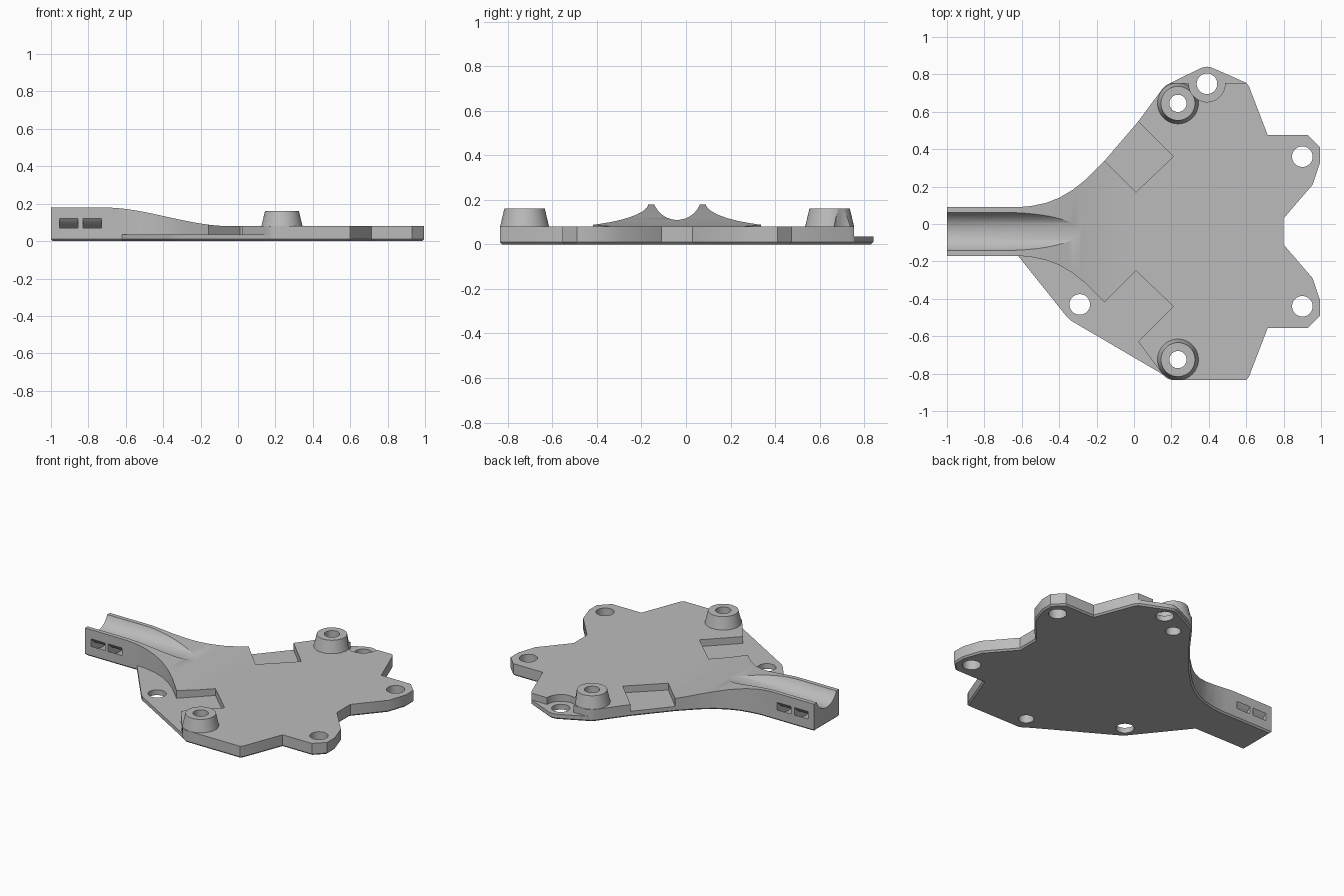
import bpy, bmesh
from math import sin, cos, pi, radians
from mathutils import Vector

old = bpy.data.objects.get("Cube")
if old:
    bpy.data.objects.remove(old, do_unlink=True)

grey = bpy.data.materials.new("plain grey")
grey.use_nodes = True
grey.diffuse_color = (0.5, 0.5, 0.5, 1)
grey.node_tree.nodes["Principled BSDF"].inputs["Base Color"].default_value = (0.5, 0.5, 0.5, 1)

MID = -0.04     # symmetry line of the plate in y
LOW = 0.035     # top of the thin flange
DECK = 0.08     # top of the plate
ARM = 0.18      # top of the arm


def place(axis, a, b, c):
    return Vector({"x": (c, a, b), "y": (a, c, b), "z": (a, b, c)}[axis])


def prism(name, pts, lo, hi, axis="z", chamfer=0):
    """Extrude a flat outline along an axis, with an optional bottom chamfer."""
    bm = bmesh.new()
    face = bm.faces.new([bm.verts.new(place(axis, a, b, lo)) for a, b in pts])
    rim = list(face.edges)
    new = bmesh.ops.extrude_face_region(bm, geom=[face], use_keep_orig=True)["geom"]
    bmesh.ops.translate(bm, vec=place(axis, 0, 0, hi - lo),
                        verts=[g for g in new if isinstance(g, bmesh.types.BMVert)])
    bmesh.ops.recalc_face_normals(bm, faces=bm.faces)
    if chamfer:
        bmesh.ops.bevel(bm, geom=rim, offset=chamfer, segments=1, affect="EDGES")
    return finish(name, bm)


def finish(name, bm):
    me = bpy.data.meshes.new(name)
    bm.to_mesh(me)
    bm.free()
    me.materials.append(grey)
    ob = bpy.data.objects.new(name, me)
    bpy.context.scene.collection.objects.link(ob)
    return ob


def cone(name, x, y, r1, r2, lo, hi):
    bm = bmesh.new()
    bmesh.ops.create_cone(bm, cap_ends=True, segments=48, radius1=r1, radius2=r2, depth=hi - lo)
    bmesh.ops.translate(bm, vec=(x, y, (lo + hi) / 2), verts=bm.verts)
    return finish(name, bm)


def arc(cy, cz, r, start, end, n=32):
    angles = [radians(start + (end - start) * i / n) for i in range(n + 1)]
    return [(cy + r * cos(a), cz + r * sin(a)) for a in angles]


def combine(target, tool, operation):
    """Apply a boolean and discard the tool."""
    tool.hide_render = True
    mod = target.modifiers.new("cut", "BOOLEAN")
    mod.operation, mod.solver, mod.object = operation, "EXACT", tool
    bpy.context.view_layer.objects.active = target
    bpy.ops.object.modifier_apply(modifier=mod.name)
    bpy.data.objects.remove(tool, do_unlink=True)


def flip(pts):
    return [(x, 2 * MID - y) for x, y in reversed(pts)]


# Half outlines, from the arm tip round to the notch
flare = [(-1, .09), (-.62, .09), (-.55, .096), (-.47, .113), (-.4, .14), (-.33, .181),
         (-.26, .236), (-.16, .335), (.02, .545), (.15, .72), (.17, .742)]
shoulder = [(.2, .755)]
lug = [(.6, .755), (.615, .735), (.715, .475), (.93, .475), (.995, .41), (.995, .33),
       (.955, .21), (.8, .03)]
tab = [(.35, .83), (.37, .838), (.39, .841), (.41, .838), (.43, .83)]
flange = [(.2, -.835), (.13, -.79), (-.34, -.515), (-.36, -.495), (-.62, -.17), (-1, -.17)]

# Plate and arm: side profile trimmed by the plan outline
slope = []
for i in range(25):
    t = i / 24
    slope.append((-.72 + .68 * t, ARM - (ARM - DECK) * t * t * (3 - 2 * t)))
body = prism("plate_with_arm", [(-1.1, .02), (-1.1, ARM)] + slope + [(1.1, DECK), (1.1, .02)],
             -1, 1, "y")
half = flare + shoulder + lug
combine(body, prism("plan", half + flip(half), -.1, .5), "INTERSECT")

# Thin base with the rear tab and the side flange
base = prism("thin_base", flare + tab + lug + flip(lug) + flange, 0, LOW, chamfer=.01)
combine(body, base, "UNION")

# Tapered posts
posts = [(.235, .645), (.235, -.725)]
for x, y in posts:
    combine(body, cone("post_foot", x, y, .11, .11, .02, DECK + .001), "UNION")
    combine(body, cone("post", x, y, .11, .091, DECK - .001, .16), "UNION")

# Square recesses open to the flanks
pocket = [(.21, .36), (-.08, .65), (-.26, .44), (.01, .17)]
for pts in (pocket, flip(pocket)):
    combine(body, prism("pocket", pts, LOW, .4), "DIFFERENCE")

# Through holes and the clearance around the rear tab hole
combine(body, cone("tab_clearance", .39, .75, .097, .097, LOW, .4), "DIFFERENCE")
for x, y in [(.9, .36), (.9, -.44), (.39, .75), (-.29, -.43)]:
    combine(body, cone("hole", x, y, .055, .055, -.1, .4), "DIFFERENCE")
for x, y in posts:
    combine(body, cone("post_hole", x, y, .046, .046, -.1, .4), "DIFFERENCE")

# Round groove along the arm
combine(body, prism("groove", arc(MID, .22, .11, 0, 360, 64)[:-1], -1.2, 0, "x"), "DIFFERENCE")

# Curved strap channels passing under the groove
for x in (-.955, -.83):
    ring = arc(MID, .22, .198, 180, 360) + arc(MID, .22, .164, 360, 180)
    combine(body, prism("strap_channel", ring, x, x + .1, "x"), "DIFFERENCE")

bpy.ops.object.select_all(action="DESELECT")
body.select_set(True)
bpy.context.view_layer.objects.active = body
bpy.ops.object.shade_smooth_by_angle(angle=radians(25))
